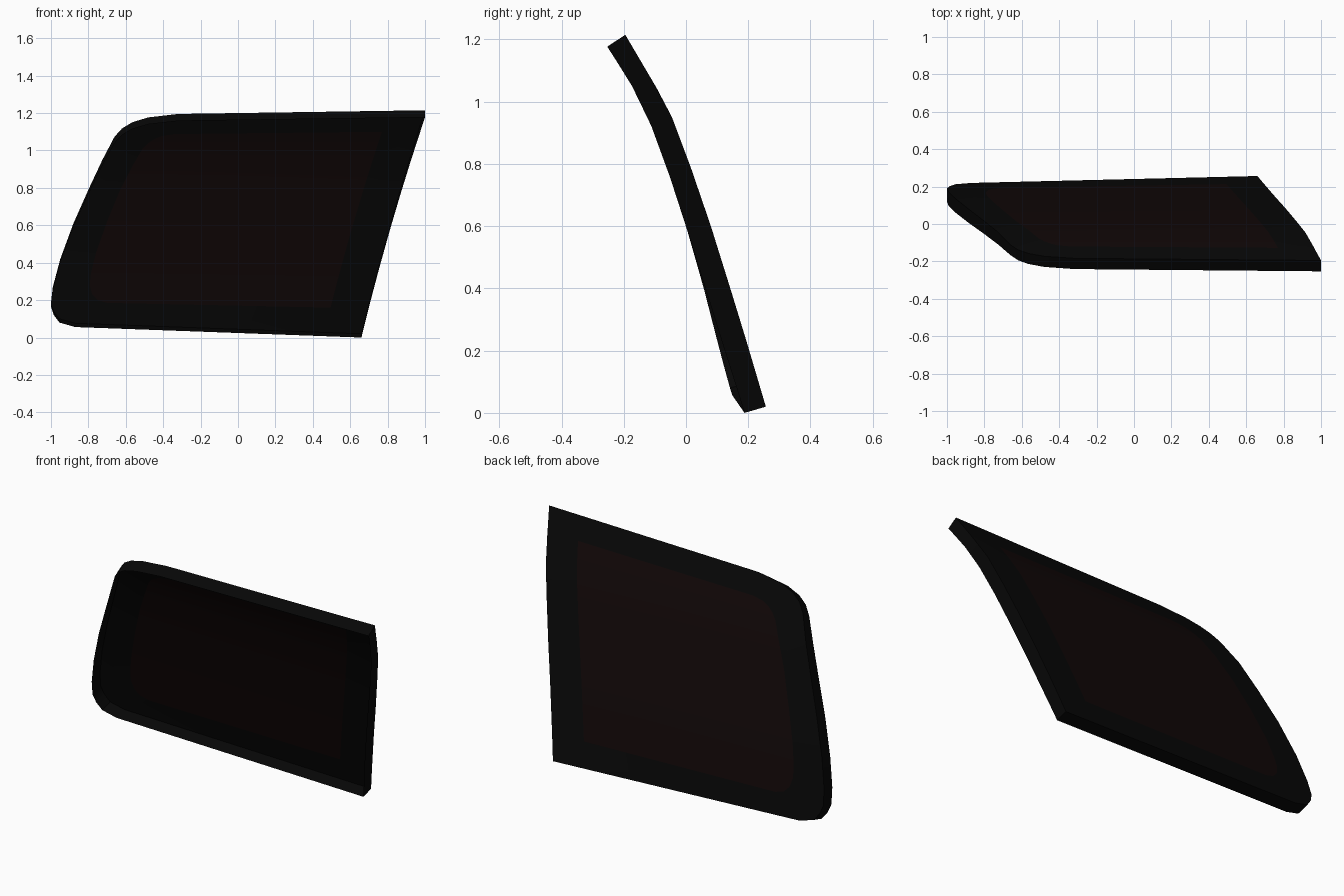
import bpy, math

if "Cube" in bpy.data.objects:
    bpy.data.objects.remove(bpy.data.objects["Cube"])

# Side profiles (z, y): front lip of the rim, and back skin
FRONT = [(0.0, .188), (.06, .169), (.21, .121), (.42, .056), (.6, 0), (.79, -.062),
         (.95, -.122), (1.04, -.167), (1.13, -.223), (1.18, -.255)]
BACK = [(.025, .255), (.23, .194), (.42, .136), (.6, .08), (.79, .015),
        (.95, -.045), (1.045, -.095), (1.13, -.145), (1.215, -.195)]

# Left-hand outlines (x, z), bottom to top: panel edge and tinted area
OUTER = [(-.87, .056), (-.955, .08), (-.985, .12), (-1, .165), (-.99, .25), (-.95, .40),
         (-.88, .59), (-.80, .765), (-.725, .92), (-.66, 1.04), (-.62, 1.083),
         (-.565, 1.115), (-.48, 1.14), (-.32, 1.158)]
INNER = [(-.70, .185), (-.75, .2), (-.78, .23), (-.793, .28), (-.787, .34), (-.76, .45),
         (-.70, .62), (-.63, .79), (-.56, .925), (-.51, 1.01), (-.48, 1.04),
         (-.45, 1.06), (-.41, 1.077), (-.34, 1.088)]


def interp(table, z):
    for (z0, y0), (z1, y1) in zip(table, table[1:]):
        if z <= z1:
            break
    return y0 + (y1 - y0) * (z - z0) / (z1 - z0)


def tilt(x, z):
    return -.025 * (.66 - x) / 1.6 * max(0, 1 - z / .5)


def right_edge(left, bottom, top, sag):
    """Slanted right side with one point per left point."""
    z0, z1 = left[0][1], left[-1][1]
    pts = []
    for _, z in left:
        t = (z - z0) / (z1 - z0)
        pts.append((bottom[0] + (top[0] - bottom[0]) * t - sag * 4 * t * (1 - t),
                    bottom[1] + (top[1] - bottom[1]) * t))
    return pts


def front(p):
    x, z = p
    return (x, interp(FRONT, z) + tilt(x, z), z)


def back(p):
    x, z = p
    return (x, interp(BACK, z) + tilt(x, z), z)


def back_edge(p):
    """Step from the front lip through the thickness to the back skin."""
    x, z = p
    return back((x, z + .02 + .018 * max(0, z - .6) / .577))


def make(name, verts, faces, color):
    me = bpy.data.meshes.new(name)
    me.from_pydata(verts, [], faces)
    ob = bpy.data.objects.new(name, me)
    bpy.context.collection.objects.link(ob)
    mat = bpy.data.materials.new(name)
    mat.diffuse_color = color
    mat.use_nodes = True
    mat.node_tree.nodes["Principled BSDF"].inputs["Base Color"].default_value = mat.diffuse_color
    me.materials.append(mat)
    bpy.ops.object.select_all(action='DESELECT')
    ob.select_set(True)
    bpy.context.view_layer.objects.active = ob
    bpy.ops.object.shade_smooth_by_angle(angle=math.radians(35))
    return ob


# Closed loops, counter-clockwise seen from the front
outer = right_edge(OUTER, (.66, 0.0), (1.0, 1.177), .014) + OUTER[::-1]
inner = right_edge(INNER, (.495, .16), (.77, 1.1), .010) + INNER[::-1]
n, rows = len(outer), len(OUTER)

# Dark frame: back ring and the rim folded forward, open at the front
verts = ([front(p) for p in outer] + [back_edge(p) for p in outer]
         + [back(p) for p in inner])
faces = []
for i in range(n):
    j = (i + 1) % n
    faces.append((j, i, n + i, n + j))
    faces.append((n + j, n + i, 2 * n + i, 2 * n + j))
make("window_frame", verts, faces, (.0021, .0021, .0021, 1))

# Tinted glass: one sheet flush with the back skin
verts = [back(p) for p in inner]
faces = [(n - 2 - i, i + 1, i, n - 1 - i) for i in range(rows - 1)]
make("tinted_glass", verts, faces, (.0052, .0021, .0021, 1))
